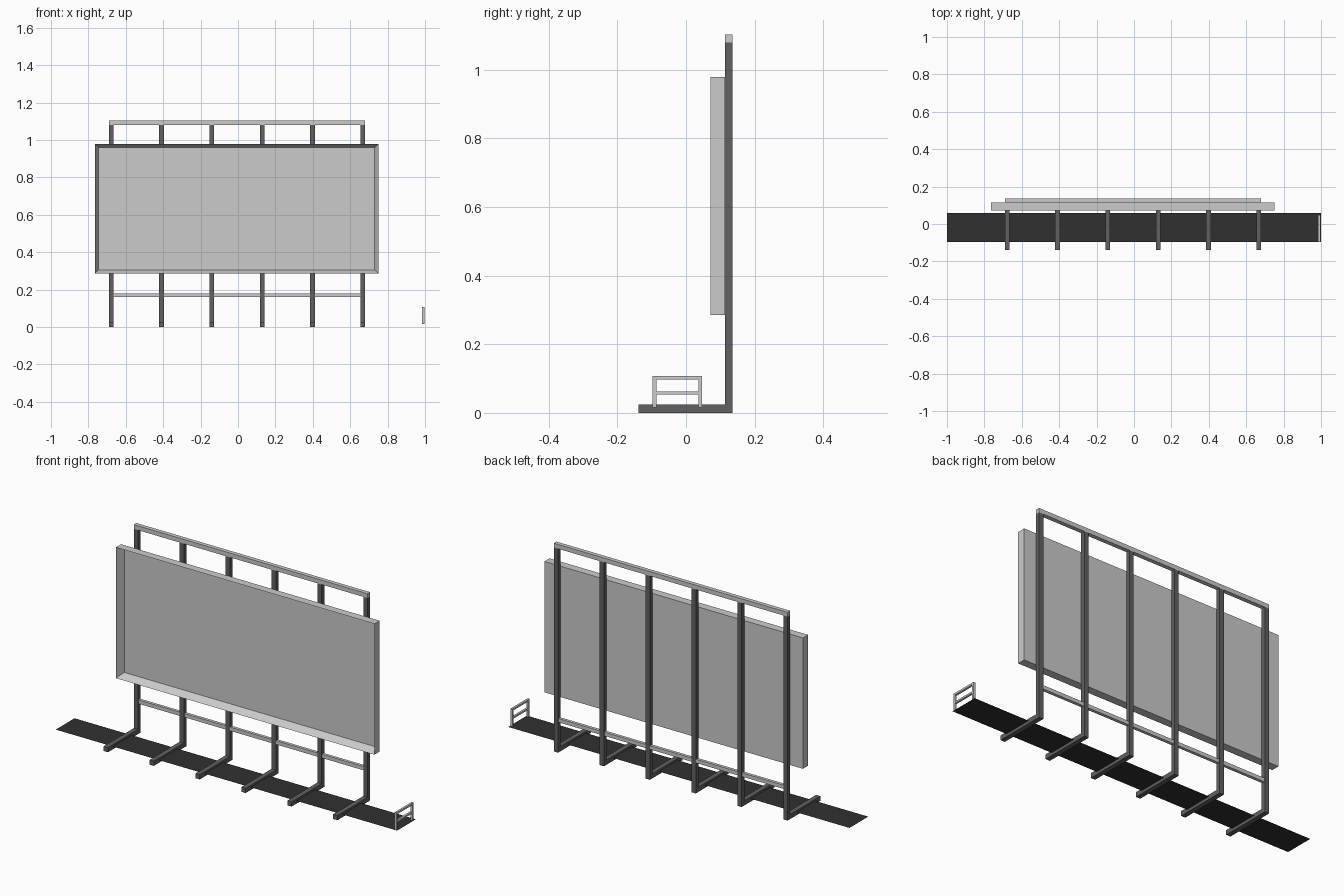
import bpy, bmesh

if "Cube" in bpy.data.objects:
    bpy.data.objects.remove(bpy.data.objects["Cube"])

def mat(name, v):
    m = bpy.data.materials.new(name)
    m.diffuse_color = (v, v, v, 1)
    m.use_nodes = True
    m.node_tree.nodes["Principled BSDF"].inputs["Base Color"].default_value = m.diffuse_color
    return m

def new_object(name, bm, material=None):
    bmesh.ops.recalc_face_normals(bm, faces=bm.faces)
    me = bpy.data.meshes.new(name)
    bm.to_mesh(me)
    bm.free()
    ob = bpy.data.objects.new(name, me)
    bpy.context.collection.objects.link(ob)
    if material:
        me.materials.append(material)
    return ob

def box(name, x, y, z, material=None):
    """Box from (min, max) ranges on each axis."""
    bm = bmesh.new()
    bmesh.ops.create_cube(bm, size=1)
    for v in bm.verts:
        for i, (lo, hi) in enumerate((x, y, z)):
            v.co[i] = lo if v.co[i] < 0 else hi
    return new_object(name, bm, material)

def extrude_profile(name, points, offset, material=None):
    """Closed profile pushed along an offset to make a solid."""
    bm = bmesh.new()
    f = bm.faces.new([bm.verts.new(p) for p in points])
    r = bmesh.ops.extrude_face_region(bm, geom=[f], use_keep_orig=True)
    verts = [g for g in r["geom"] if isinstance(g, bmesh.types.BMVert)]
    bmesh.ops.translate(bm, verts=verts, vec=offset)
    return new_object(name, bm, material)

dark = mat("dark_deck", 0.03)
steel = mat("dark_steel", 0.12)

# L-shaped supports: upright post with a foot running forward
F, B, W = 0.114, 0.136, 0.025
first, step = -0.678, 0.269
for i in range(6):
    x = first + i * step - W / 2
    prof = [(-0.138, 0), (B, 0), (B, 1.08), (F, 1.08), (F, 0.025), (-0.138, 0.025)]
    extrude_profile(f"support_post_{i + 1}", [(x, y, z) for y, z in prof], (W, 0, 0), steel)

# horizontal beams tying the posts together
x0, x1 = first - W / 2, first + 5 * step + W / 2
box("top_beam", (x0, x1), (F, B), (1.08, 1.103))
box("lower_beam", (x0 + W, x1 - W), (0.117, 0.133), (0.16, 0.18))

# display panel: box whose front face is inset and sunk to leave a rim
bm = bmesh.new()
bmesh.ops.create_cube(bm, size=1)
for v in bm.verts:
    v.co = (-0.765 if v.co.x < 0 else 0.75,
            0.071 if v.co.y < 0 else F,
            0.286 if v.co.z < 0 else 0.979)
bm.normal_update()
front = min(bm.faces, key=lambda f: f.calc_center_median().y)
bmesh.ops.inset_region(bm, faces=[front], thickness=0.028)
bmesh.ops.translate(bm, verts=front.verts, vec=(0, 0.0415, 0))
new_object("display_panel", bm)

# walkway: thin sheet resting in the feet
bm = bmesh.new()
bm.faces.new([bm.verts.new(p) for p in
              ((-1, -0.097, 0.015), (1, -0.097, 0.015), (1, 0.06, 0.015), (-1, 0.06, 0.015))])
new_object("walkway", bm, dark)

# small guard rail at the right end of the walkway
rx = (0.985, 0.996)
box("rail_post_front", rx, (-0.097, -0.086), (0.015, 0.098))
box("rail_post_back", rx, (0.036, 0.047), (0.015, 0.098))
box("rail_top", rx, (-0.097, 0.047), (0.098, 0.108))
box("rail_middle", rx, (-0.086, 0.036), (0.054, 0.063))
